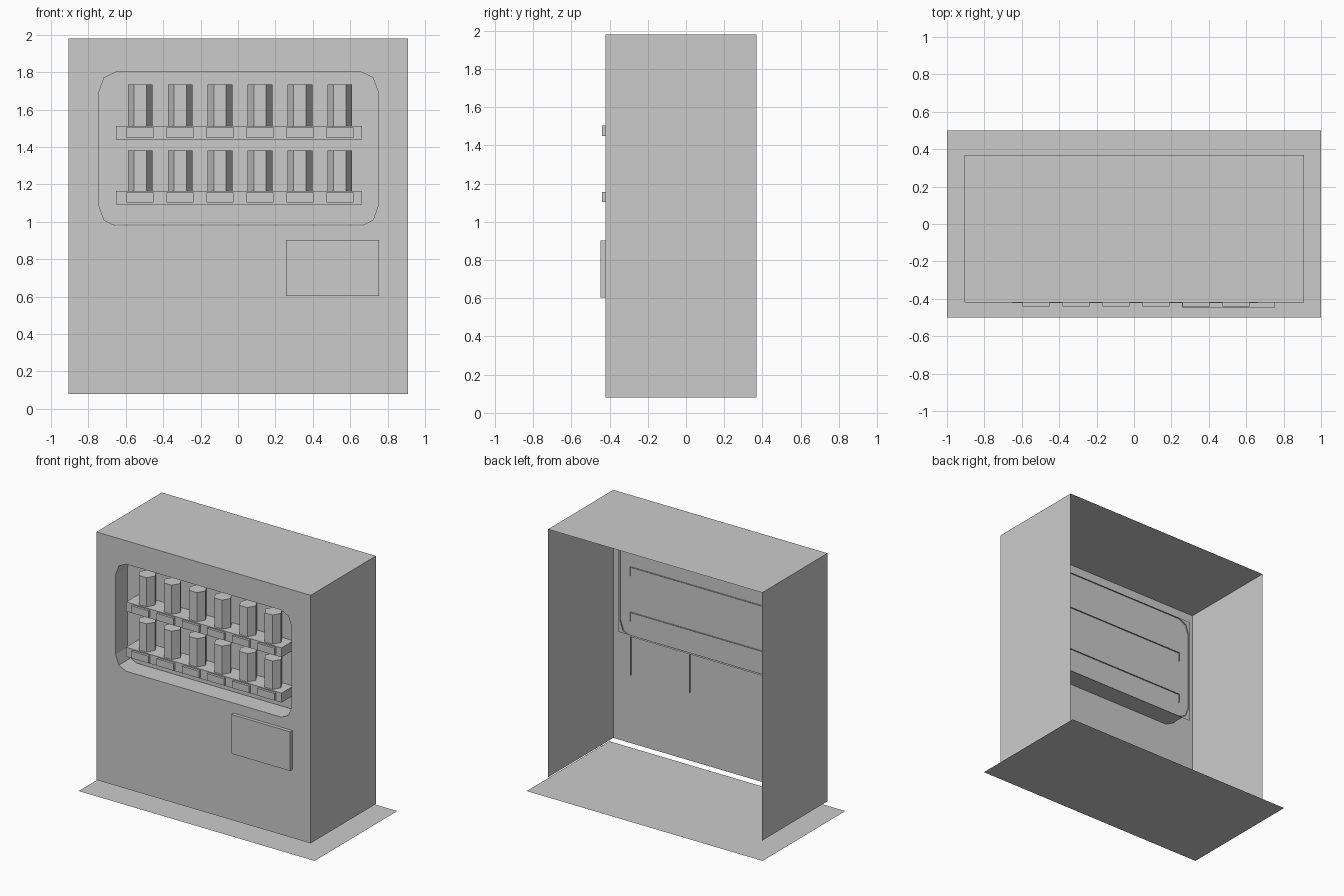
import bpy, bmesh, math

if "Cube" in bpy.data.objects:
    bpy.data.objects.remove(bpy.data.objects["Cube"])

FRONT = -0.42           # plane of the cabinet front
X0, X1, BACK, Z0, Z1 = -0.905, 0.91, 0.37, 0.08, 1.98


def finish(bm, name):
    mesh = bpy.data.meshes.new(name)
    bm.to_mesh(mesh)
    bm.free()
    obj = bpy.data.objects.new(name, mesh)
    bpy.context.collection.objects.link(obj)
    return obj


def box(name, lo, hi, skip=()):
    """Box shell; skip lists (axis, sign) of sides left open."""
    bm = bmesh.new()
    bmesh.ops.create_cube(bm, size=1)
    for v in bm.verts:
        for i in range(3):
            v.co[i] = hi[i] if v.co[i] > 0 else lo[i]
    bm.normal_update()
    drop = [f for f in bm.faces if any(f.normal[a] * s > 0.5 for a, s in skip)]
    bmesh.ops.delete(bm, geom=drop, context='FACES')
    return finish(bm, name)


def window_outline(y):
    """Rectangle with two-segment chamfered corners."""
    cx, cz, hx, hz = 0.003, 1.39, 0.746, 0.41
    corner = [(0, 0.105), (0.027, 0.03), (0.088, 0)]
    pts = []
    for sx, sz in ((-1, 1), (1, 1), (1, -1), (-1, -1)):
        c = corner if sx * sz < 0 else corner[::-1]
        pts += [(cx + sx * (hx - a), y, cz + sz * (hz - b)) for a, b in c]
    return pts


def loop(bm, pts):
    vs = [bm.verts.new(p) for p in pts]
    return vs, [bm.edges.new((v, vs[(i + 1) % len(vs)])) for i, v in enumerate(vs)]


# Floor sheet
bm = bmesh.new()
bm.faces.new([bm.verts.new((x, y, 0)) for x, y in
              ((-1, -0.5), (1, -0.5), (1, 0.5), (-1, 0.5))])
finish(bm, "floor_sheet")

# Cabinet shell: sides and top, open back and bottom
box("cabinet_shell", (X0, FRONT, Z0), (X1, BACK, Z1), [(1, -1), (1, 1), (2, -1)])

# Front panel with the window hole
bm = bmesh.new()
_, outer = loop(bm, [(X0, FRONT, Z0), (X1, FRONT, Z0), (X1, FRONT, Z1), (X0, FRONT, Z1)])
_, inner = loop(bm, window_outline(FRONT))
bmesh.ops.triangle_fill(bm, edges=outer + inner, use_beauty=True, normal=(0, -1, 0))
bmesh.ops.dissolve_limit(bm, angle_limit=0.01, verts=bm.verts[:], edges=bm.edges[:])
finish(bm, "front_panel")

# Window surround running back into the cabinet
bm = bmesh.new()
a, _ = loop(bm, window_outline(FRONT))
b, _ = loop(bm, window_outline(-0.268))
for i in range(len(a)):
    j = (i + 1) % len(a)
    bm.faces.new((a[i], b[i], b[j], a[j]))
finish(bm, "window_surround")

# Display back plate
bm = bmesh.new()
bm.faces.new([bm.verts.new((x, -0.278, z)) for x, z in
              ((-0.76, 0.985), (0.766, 0.985), (0.766, 1.81), (-0.76, 1.81))])
finish(bm, "display_back")

# Shelves with bottles and selection buttons
for row, (top, height) in enumerate(((1.512, 0.223), (1.165, 0.217))):
    box(f"shelf_{row}", (-0.653, FRONT - 0.002, top - 0.072), (0.664, -0.268, top),
        [(1, 1), (2, -1)])
    for i in range(6):
        x = -0.523 + i * 0.2135
        box(f"button_{row}_{i}", (x - 0.072, -0.44, top - 0.062),
            (x + 0.072, FRONT, top - 0.008), [(1, 1)])
        bpy.ops.mesh.primitive_cylinder_add(vertices=6, radius=0.066, depth=height,
                                            location=(x, -0.35, top + height / 2),
                                            rotation=(0, 0, math.radians(30)))
        bpy.context.object.name = f"bottle_{row}_{i}"

# Dispenser flap, with its side edges reaching through the panel
box("dispenser_flap", (0.257, -0.447, 0.603), (0.755, FRONT, 0.903), [(1, 1)])
for n, x in (("left", 0.257), ("right", 0.755)):
    bm = bmesh.new()
    bm.faces.new([bm.verts.new((x, y, z)) for y, z in
                  ((FRONT, 0.603), (-0.408, 0.603), (-0.408, 0.903), (FRONT, 0.903))])
    finish(bm, f"flap_edge_{n}")
